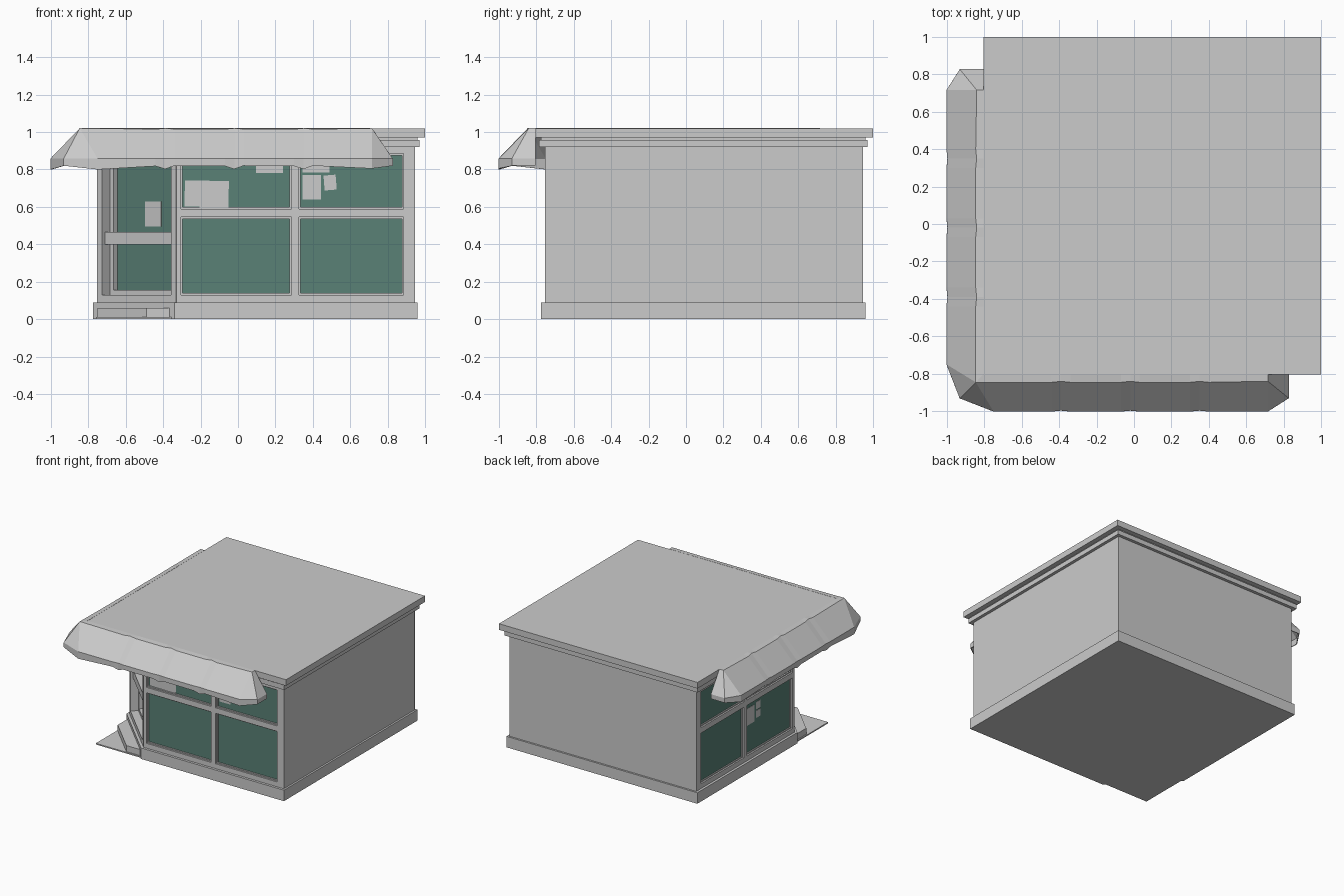
import bpy, bmesh, math
from mathutils import Vector

if "Cube" in bpy.data.objects:
    bpy.data.objects.remove(bpy.data.objects["Cube"])

glass_mat = bpy.data.materials.new("green_glass")
glass_mat.diffuse_color = (0.10, 0.22, 0.18, 1)
glass_mat.use_nodes = True
glass_mat.node_tree.nodes["Principled BSDF"].inputs["Base Color"].default_value = glass_mat.diffuse_color


def finish(name, bm, mat=None):
    bmesh.ops.recalc_face_normals(bm, faces=bm.faces)
    me = bpy.data.meshes.new(name)
    bm.to_mesh(me)
    bm.free()
    ob = bpy.data.objects.new(name, me)
    bpy.context.collection.objects.link(ob)
    if mat:
        me.materials.append(mat)
    return ob


def extrude(bm, pts, vec):
    face = bm.faces.new([bm.verts.new(p) for p in pts])
    new = bmesh.ops.extrude_face_region(bm, geom=[face], use_keep_orig=True)["geom"]
    bmesh.ops.translate(bm, vec=vec, verts=[v for v in new if isinstance(v, bmesh.types.BMVert)])


def prism(name, outline, z0, z1):
    bm = bmesh.new()
    extrude(bm, [(x, y, z0) for x, y in outline], (0, 0, z1 - z0))
    return finish(name, bm)


def square(lo, hi):
    return [(lo, lo), (hi, lo), (hi, hi), (lo, hi)]


def cut_square(lo, hi, cut):
    return [(cut, lo), (hi, lo), (hi, hi), (lo, hi), (lo, cut)]


# A facade is (origin, direction along wall, outward normal)
R = math.sqrt(0.5)
FRONT = (Vector((0, -0.755, 0)), Vector((1, 0, 0)), Vector((0, -1, 0)))
LEFT = (Vector((-0.755, 0, 0)), Vector((0, 1, 0)), Vector((-1, 0, 0)))
CORNER = (Vector((-0.5425, -0.5425, 0)), Vector((R, -R, 0)), Vector((-R, -R, 0)))


def slabs(name, facade, rects, d0, d1, mat=None):
    """Boxes on a facade: (u0, u1, z0, z1[, tilt]) between depths d0 and d1."""
    o, along, out = facade
    bm = bmesh.new()
    for u0, u1, z0, z1, *tilt in rects:
        a = tilt[0] if tilt else 0
        cu, cz = (u0 + u1) / 2, (z0 + z1) / 2
        pts = []
        for u, z in ((u0, z0), (u1, z0), (u1, z1), (u0, z1)):
            du, dz = u - cu, z - cz
            uu = cu + du * math.cos(a) - dz * math.sin(a)
            zz = cz + du * math.sin(a) + dz * math.cos(a)
            pts.append(o + along * uu + out * d0 + Vector((0, 0, zz)))
        extrude(bm, pts, out * (d1 - d0))
    return finish(name, bm, mat)


def border(u0, u1, z0, z1, w):
    return [(u0, u0 + w, z0, z1), (u1 - w, u1, z0, z1),
            (u0 + w, u1 - w, z0, z0 + w), (u0 + w, u1 - w, z1 - w, z1)]


# Main body, set back behind the glazed facades
c = -1.085 + 0.1 / R
prism("wall_core", [(c + 0.73, -0.73), (0.945, -0.73), (0.945, 0.945),
                    (-0.73, 0.945), (-0.73, c + 0.73)], 0.05, 0.93)
prism("plinth", cut_square(-0.775, 0.96, -0.34), 0, 0.09)

# Cornice and roof
prism("cornice_lower", square(-0.785, 0.97), 0.92, 0.958)
prism("cornice_neck", square(-0.775, 0.96), 0.95, 0.975)
prism("roof_slab", square(-0.805, 1.0), 0.97, 1.02)

# Shop windows on the two glazed sides
columns = [(-0.305, 0.285), (0.325, 0.885)]
rows = [(0.13, 0.545), (0.59, 0.885)]
panes = [(u0, u1, z0, z1) for u0, u1 in columns for z0, z1 in rows]
bars = [(-0.33, -0.305, 0.09, 0.92), (0.285, 0.325, 0.09, 0.92), (0.885, 0.945, 0.09, 0.92)]
for u0, u1 in columns:
    bars += [(u0, u1, 0.09, 0.13), (u0, u1, 0.545, 0.59), (u0, u1, 0.885, 0.92)]
for side, facade in (("front", FRONT), ("left", LEFT)):
    slabs(side + "_window_frame", facade, bars, -0.026, 0)
    slabs(side + "_window_glass", facade, panes, -0.027, -0.022, glass_mat)
    slabs(side + "_window_lips", facade,
          [r for p in panes for r in border(*p, 0.009)], -0.024, -0.013)

# Notices stuck on the glass
slabs("front_notices", FRONT, [(-0.285, -0.05, 0.6, 0.74, -0.02), (0.095, 0.24, 0.78, 0.87),
                               (0.345, 0.445, 0.64, 0.77), (0.46, 0.525, 0.69, 0.77, 0.08),
                               (0.345, 0.49, 0.785, 0.87)], -0.023, -0.02)
slabs("left_notices", LEFT, [(0.16, 0.26, 0.36, 0.5), (0.08, 0.14, 0.45, 0.51),
                             (0.08, 0.14, 0.38, 0.44)], -0.023, -0.02)

# Corner entrance: surround, recessed door leaf, push bar
slabs("door_surround", CORNER, [(-0.3, -0.26, 0.09, 0.92), (0.26, 0.3, 0.09, 0.92),
                                (-0.26, 0.26, 0.09, 0.13), (-0.26, 0.26, 0.88, 0.92)], -0.1, 0)
slabs("door_leaf_frame", CORNER, border(-0.26, 0.26, 0.13, 0.88, 0.025), -0.1, -0.06)
slabs("door_crossbar", CORNER, [(-0.26, 0.26, 0.40, 0.465)], -0.1, -0.02)
slabs("door_glass", CORNER, [(-0.24, 0.24, 0.15, 0.86)], -0.105, -0.09, glass_mat)
slabs("door_notice", CORNER, [(-0.022, 0.098, 0.495, 0.63)], -0.091, -0.087)

# Entrance step and ground plate
prism("entrance_step", [(-0.35, -0.75), (-0.35, -0.6), (-0.6, -0.35), (-0.75, -0.35),
                        (-0.75, -0.49), (-0.49, -0.75)], 0, 0.06)
prism("ground_plate", [(-0.34, -0.76), (-0.34, -0.6), (-0.6, -0.34),
                       (-0.76, -0.34), (-0.76, -0.76)], 0, 0.01)

# Awning: stations (back, ridge, eave, ridge drop, hem height) along the front half
half = [((0.715, -0.805), (0.715, -0.805), (0.825, -0.805), 0, 0.82),
        ((0.715, -0.805), (0.715, -0.84), (0.825, -0.93), 0, 0.82),
        ((0.715, -0.805), (0.715, -0.84), (0.715, -1.0), 0, 0.805)]
for rib in (0.35, -0.02, -0.39):
    for x, y, drop, hem in ((rib + 0.05, 0, 0.005, 0.82), (rib, 0.005, 0, 0.802),
                            (rib - 0.05, 0, 0.005, 0.818)):
        half.append(((x, -0.805), (x, -0.845 + y), (x, -1 + y), drop, hem))
half.append(((-0.805, -0.805), (-0.845, -0.845), (-0.75, -1.0), 0, 0.80))
corner = ((-0.805, -0.805), (-0.845, -0.845), (-0.93, -0.93), 0, 0.82)
mirrored = [(b[::-1], r[::-1], e[::-1], d, h) for b, r, e, d, h in reversed(half)]

bm = bmesh.new()
strips = []
for back, ridge, eave, drop, hem in half + [corner] + mirrored:
    pts = [(*back, 1.018), (*ridge, 1.018 - drop), (*eave, 0.857), (*eave, hem)]
    strips.append([bm.verts.new(p) for p in pts])
for a, b in zip(strips, strips[1:]):
    for i in range(3):
        bm.faces.new((a[i], a[i + 1], b[i + 1], b[i]))
bmesh.ops.remove_doubles(bm, verts=bm.verts, dist=0.0005)
bmesh.ops.dissolve_degenerate(bm, dist=0.0005, edges=bm.edges)
awning = finish("awning", bm)
solid = awning.modifiers.new("thickness", "SOLIDIFY")
solid.thickness = 0.006
solid.offset = 0
